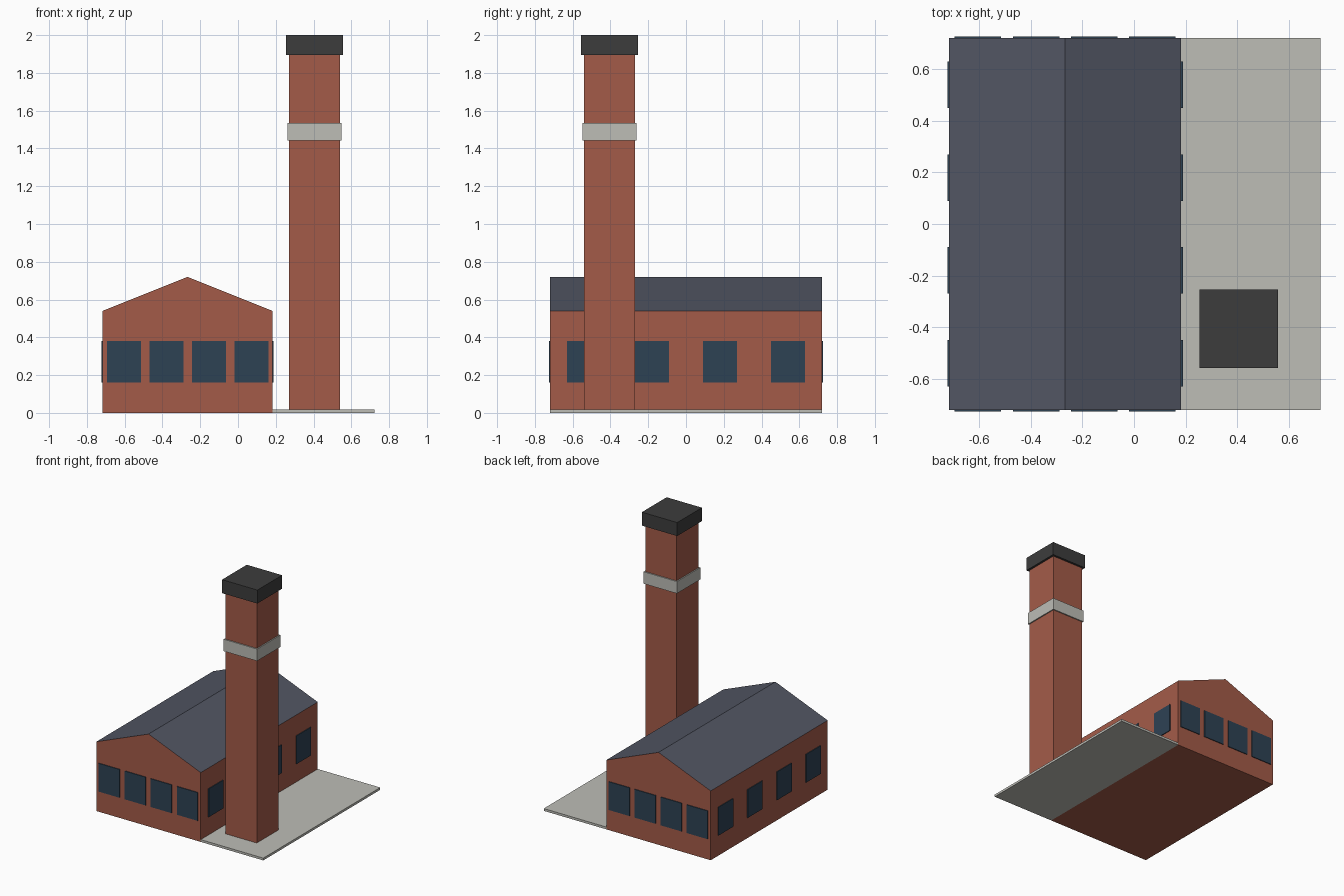
import bpy
import bmesh

if "Cube" in bpy.data.objects:
    bpy.data.objects.remove(bpy.data.objects["Cube"], do_unlink=True)


def material(name, rgb):
    mat = bpy.data.materials.new(name)
    mat.use_nodes = True
    mat.diffuse_color = (*rgb, 1)
    mat.node_tree.nodes["Principled BSDF"].inputs["Base Color"].default_value = (*rgb, 1)
    return mat


brick = material("brick red", (0.37, 0.105, 0.066))
slate = material("slate grey", (0.084, 0.092, 0.125))
glass = material("window blue", (0.027, 0.054, 0.088))
concrete = material("concrete grey", (0.51, 0.51, 0.47))
soot = material("soot black", (0.046, 0.046, 0.046))


def add_object(name, bm, *mats):
    bmesh.ops.recalc_face_normals(bm, faces=bm.faces)
    mesh = bpy.data.meshes.new(name)
    bm.to_mesh(mesh)
    bm.free()
    for mat in mats:
        mesh.materials.append(mat)
    obj = bpy.data.objects.new(name, mesh)
    bpy.context.collection.objects.link(obj)
    return obj


def box(name, low, high, mat):
    bm = bmesh.new()
    bmesh.ops.create_cube(bm, size=1)
    for v in bm.verts:
        v.co = [b if c > 0 else a for a, b, c in zip(low, high, v.co)]
    return add_object(name, bm, mat)


# Hall: gable profile pushed from front to back, sloped faces are slate
LEFT, RIGHT, DEPTH = -0.717, 0.183, 0.72
MID = (LEFT + RIGHT) / 2
profile = [(LEFT, 0), (RIGHT, 0), (RIGHT, 0.54), (MID, 0.72), (LEFT, 0.54)]
bm = bmesh.new()
gable = bm.faces.new([bm.verts.new((x, -DEPTH, z)) for x, z in profile])
pushed = bmesh.ops.extrude_face_region(bm, geom=[gable], use_keep_orig=True)
new_verts = [g for g in pushed["geom"] if isinstance(g, bmesh.types.BMVert)]
bmesh.ops.translate(bm, verts=new_verts, vec=(0, 2 * DEPTH, 0))
bmesh.ops.recalc_face_normals(bm, faces=bm.faces)
for face in bm.faces:
    face.normal_update()
    face.material_index = int(face.normal.z > 0.5)
add_object("hall", bm, brick, slate)

# Windows: four thin panes on each wall
PROUD, HALF, SILL, HEAD = 0.006, 0.09, 0.16, 0.38
for i in range(4):
    step = i - 1.5
    x = MID + step * 0.225
    y = step * 0.36
    for wall, edge, out in (("front", -DEPTH, -PROUD), ("back", DEPTH, PROUD)):
        near, far = sorted((edge, edge + out))
        box(f"{wall}_window_{i + 1}", (x - HALF, near, SILL), (x + HALF, far, HEAD), glass)
    for wall, edge, out in (("right", LEFT, -PROUD), ("left", RIGHT, PROUD)):
        near, far = sorted((edge, edge + out))
        box(f"{wall}_window_{i + 1}", (near, y - HALF, SILL), (far, y + HALF, HEAD), glass)

# Yard slab beside the hall
box("yard_slab", (RIGHT, -DEPTH, 0), (0.722, DEPTH, 0.018), concrete)


# Chimney: shaft, band and cap share one axis
def chimney_part(name, half, bottom, top, mat):
    x, y = 0.405, -0.405
    box(name, (x - half, y - half, bottom), (x + half, y + half, top), mat)


chimney_part("chimney_shaft", 0.135, 0.005, 1.9, brick)
chimney_part("chimney_band", 0.144, 1.442, 1.535, concrete)
chimney_part("chimney_cap", 0.152, 1.895, 2, soot)
